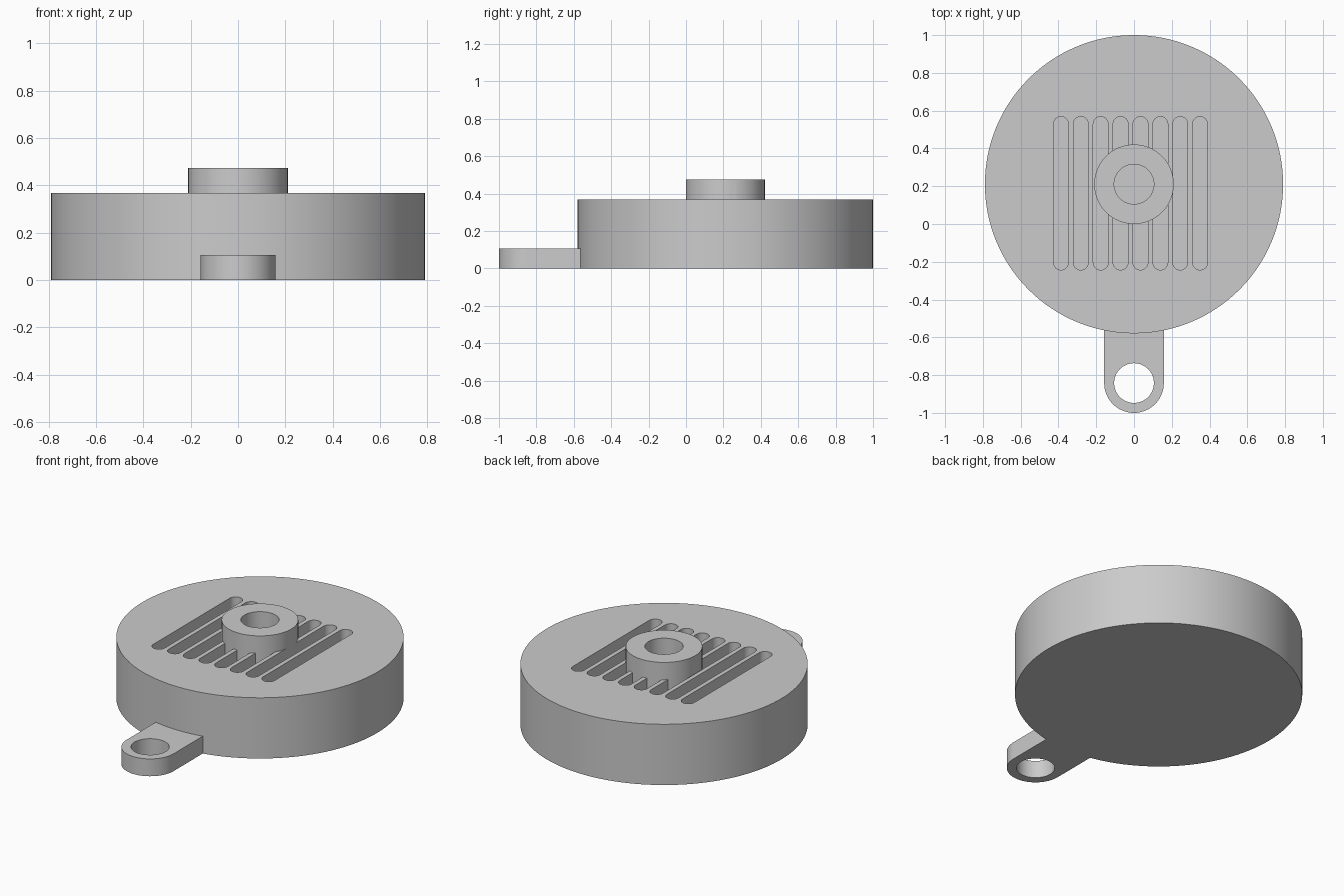
import bpy, bmesh, math

U = 2 / 38            # base module: the whole part is 38 modules long
CY = 4 * U            # y of the housing axis

cube = bpy.data.objects.get("Cube")
if cube:
    bpy.data.objects.remove(cube, do_unlink=True)

grey = bpy.data.materials.new("plain grey")
grey.use_nodes = True
grey.diffuse_color = (0.6, 0.6, 0.6, 1)
grey.node_tree.nodes["Principled BSDF"].inputs["Base Color"].default_value = (0.6, 0.6, 0.6, 1)


def add_prism(bm, outline, z0, z1):
    """Extrude a counter-clockwise outline between two heights."""
    face = bm.faces.new([bm.verts.new((x, y, z0)) for x, y in outline])
    top = bmesh.ops.extrude_face_region(bm, geom=[face])["geom"]
    bmesh.ops.translate(bm, vec=(0, 0, z1 - z0),
                        verts=[v for v in top if isinstance(v, bmesh.types.BMVert)])
    bmesh.ops.recalc_face_normals(bm, faces=bm.faces)


def arc(x, y, r, start, end, n):
    return [(x + r * math.cos(start + (end - start) * i / n),
             y + r * math.sin(start + (end - start) * i / n)) for i in range(n + 1)]


def circle(x, y, r, n):
    return arc(x, y, r, 0, math.tau, n)[:-1]


def slot(x, y0, y1, r):
    return arc(x, y1, r, 0, math.pi, 16) + arc(x, y0, r, math.pi, math.tau, 16)


def make(name, prisms):
    bm = bmesh.new()
    for outline, z0, z1 in prisms:
        add_prism(bm, outline, z0, z1)
    mesh = bpy.data.meshes.new(name)
    bm.to_mesh(mesh)
    bm.free()
    mesh.materials.append(grey)
    ob = bpy.data.objects.new(name, mesh)
    bpy.context.collection.objects.link(ob)
    return ob


def combine(target, tool, operation):
    tool.hide_render = True
    mod = target.modifiers.new(tool.name, "BOOLEAN")
    mod.operation, mod.solver, mod.object = operation, "EXACT", tool
    bpy.context.view_layer.objects.active = target
    bpy.ops.object.modifier_apply(modifier=mod.name)
    bpy.data.objects.remove(tool, do_unlink=True)


# Round housing
housing = make("housing", [(circle(0, CY, 15 * U, 128), 0, 7 * U)])

# Row of eight grille slots in the top
R = 0.75 * U
combine(housing, make("grille_slots", [
    (slot((-7.35 + 2 * i) * U, -4.62 * U + R, 10.8 * U - R, R), 5 * U, 8 * U)
    for i in range(8)]), "DIFFERENCE")

# Mounting tab with a rounded end, and the central boss
tab_end = arc(0, -16 * U, 3 * U, math.pi, math.tau, 32)
combine(housing, make("mounting_tab", [
    (tab_end + [(3 * U, -9 * U), (-3 * U, -9 * U)], 0, 2 * U)]), "UNION")
combine(housing, make("boss", [(circle(0, CY, 4 * U, 64), 4.5 * U, 9 * U)]), "UNION")

# Hole through the tab and blind bore in the boss
combine(housing, make("bores", [
    (circle(0, -16 * U, 2 * U, 48), -U, 3 * U),
    (circle(0, CY, 2 * U, 48), 5 * U, 10 * U)]), "DIFFERENCE")

# Smooth round walls, crisp rims
bpy.ops.object.select_all(action="DESELECT")
housing.select_set(True)
bpy.context.view_layer.objects.active = housing
bpy.ops.object.shade_smooth_by_angle(angle=math.radians(30))
